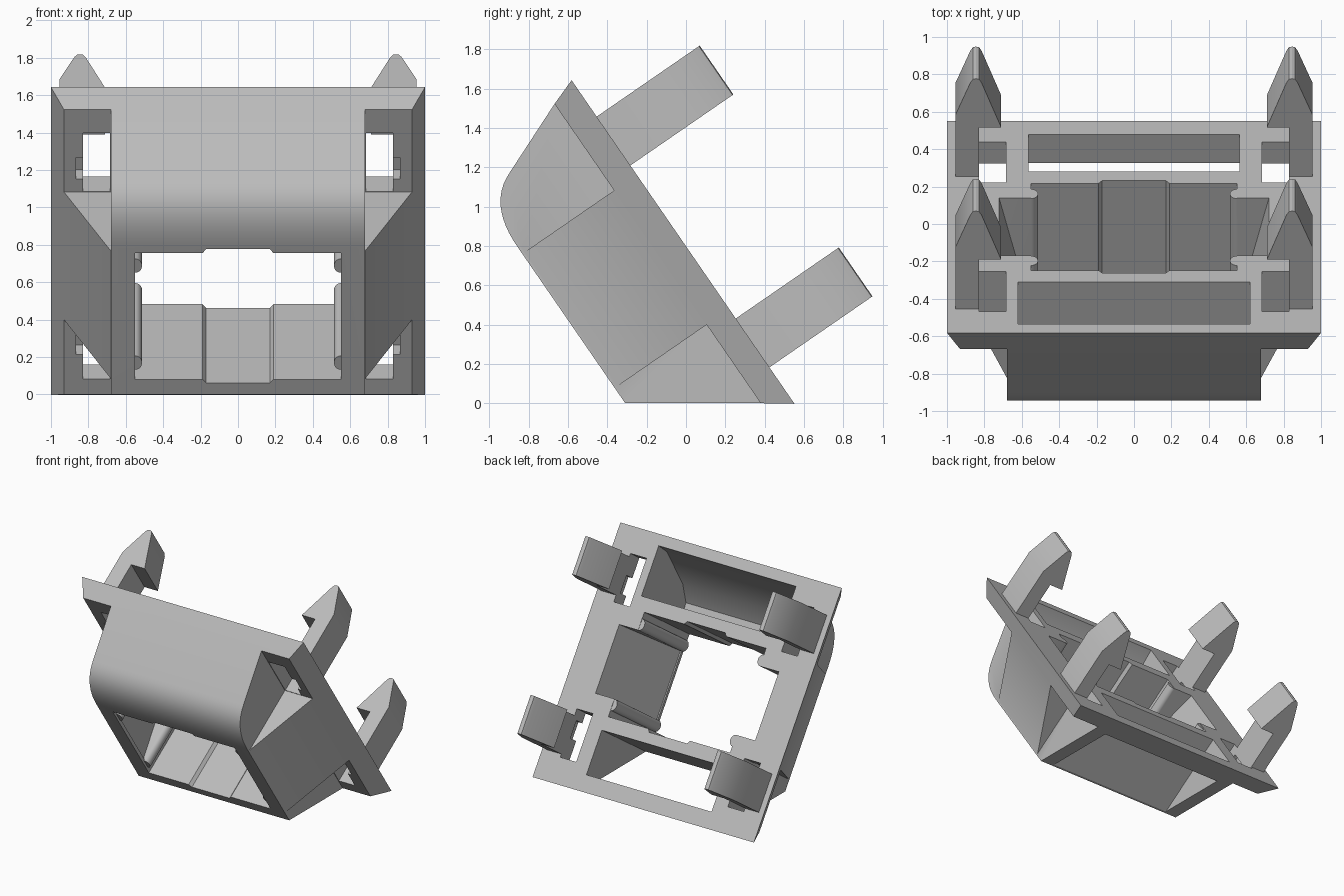
import bpy, bmesh, math
from mathutils import Matrix

cube = bpy.data.objects.get("Cube")
if cube:
    bpy.data.objects.remove(cube, do_unlink=True)

grey = bpy.data.materials.new("light_grey")
grey.use_nodes = True
grey.diffuse_color = (0.5, 0.5, 0.5, 1)
grey.node_tree.nodes["Principled BSDF"].inputs["Base Color"].default_value = grey.diffuse_color

# Parts are built in the tilted frame: x across, v up the plate, d depth to the front
C, S = 0.823, 0.567
TILT = Matrix(((1, 0, 0, 0), (0, -S, -C, -0.015), (0, C, -S, 0.82), (0, 0, 0, 1)))


def loft(name, ring_a, ring_b):
    """Closed solid between two rings of equal length."""
    bm = bmesh.new()
    a = [bm.verts.new(p) for p in ring_a]
    b = [bm.verts.new(p) for p in ring_b]
    bm.faces.new(a)
    bm.faces.new(b)
    for i in range(len(a)):
        j = (i + 1) % len(a)
        bm.faces.new((a[i], a[j], b[j], b[i]))
    bmesh.ops.recalc_face_normals(bm, faces=bm.faces)
    mesh = bpy.data.meshes.new(name)
    bm.to_mesh(mesh)
    bm.free()
    mesh.materials.append(grey)
    obj = bpy.data.objects.new(name, mesh)
    bpy.context.collection.objects.link(obj)
    return obj


def prism(name, pts, axis, lo, hi):
    def ring(t):
        return [p[:axis] + (t,) + p[axis:] for p in pts]
    return loft(name, ring(lo), ring(hi))


def rect(x0, x1, v0, v1):
    return [(x0, v0), (x1, v0), (x1, v1), (x0, v1)]


def at_depth(pts, d):
    return [(x, v, d) for x, v in pts]


def combine(target, tool, operation):
    mod = target.modifiers.new("join", 'BOOLEAN')
    mod.operation, mod.solver, mod.object = operation, 'EXACT', tool
    bpy.context.view_layer.objects.active = target
    bpy.ops.object.modifier_apply(modifier=mod.name)
    bpy.data.objects.remove(tool, do_unlink=True)


def finish(obj):
    obj.data.transform(TILT)
    obj.data.shade_smooth()
    obj.data.set_sharp_from_angle(angle=math.radians(25))


# Bevelled mounting plate
frame = loft("frame", at_depth(rect(-1, 1, -1, 1), 0),
             at_depth(rect(-0.93, 0.93, -0.90, 0.95), 0.14))

# Central housing with a rounded upper front edge
start, ctrl, end = (0.79, 0.53), (0.72, 0.708), (0.46, 0.708)
curve = []
for i in range(13):
    t = i / 12
    curve.append(tuple((1 - t) ** 2 * p + 2 * t * (1 - t) * q + t * t * r
                       for p, q, r in zip(start, ctrl, end)))
profile = [(0.94, 0.08), (0.95, 0.14)] + curve + [(-0.508, 0.708), (-0.90, 0.14), (-0.88, 0.08)]
combine(frame, prism("housing", profile, 0, -0.68, 0.68), 'UNION')

# Sloping side shoulders
shoulder = [(0.93, 0.08), (0.93, 0.14), (0.68, 0.695)]
shoulder += [(-x, d) for x, d in reversed(shoulder)]
combine(frame, prism("shoulders", shoulder, 1, -0.415, 0.415), 'UNION')

# Window through the middle, slightly taller at its centre
half = [(-0.55, 0.41), (-0.19, 0.41), (-0.17, 0.435), (0.17, 0.435), (0.19, 0.41), (0.55, 0.41)]
window = half + [(-x, -v) for x, v in half]
combine(frame, prism("window_cut", window, 2, -0.1, 0.9), 'DIFFERENCE')

# Blind upper pocket and open lower slot
pocket = [(0.52, -0.05), (0.92, -0.05), (0.90, 0.14), (0.735, 0.5), (0.62, 0.63), (0.52, 0.64)]
combine(frame, prism("pocket_cut", pocket, 0, -0.62, 0.62), 'DIFFERENCE')
combine(frame, prism("slot_cut", rect(-0.565, 0.565, -0.87, -0.52), 2, -0.1, 1), 'DIFFERENCE')

for sx in (1, -1):
    # Tapered recess in each side wall of the window
    combine(frame, loft("side_recess_cut",
                        at_depth(rect(sx * 0.5, sx * 0.74, -0.27, 0.27), -0.08),
                        at_depth(rect(sx * 0.5, sx * 0.56, -0.27, 0.27), 0.68)), 'DIFFERENCE')
    for sv in (1, -1):
        # Corner openings with a small side notch
        hole = [(0.685, 0.42), (0.83, 0.42), (0.83, 0.5), (0.865, 0.5),
                (0.865, 0.64), (0.83, 0.64), (0.83, 0.80), (0.685, 0.80)]
        hole = [(sx * x, sv * v) for x, v in hole]
        combine(frame, prism("corner_cut", hole, 2, -0.1, 0.3), 'DIFFERENCE')
        # Rounded retaining ribs
        rib = [(sx * 0.55 + 0.037 * math.cos(k * math.tau / 20),
                sv * 0.315 + 0.045 * math.sin(k * math.tau / 20)) for k in range(20)]
        combine(frame, prism("rib", rib, 2, 0.003, 0.69), 'UNION')
finish(frame)

# Four snap hooks standing off the back
hook = [(0.83, 0.05), (0.955, 0.05), (0.955, -0.40), (0.875, -0.61), (0.862, -0.632),
        (0.845, -0.637), (0.828, -0.632), (0.815, -0.61), (0.71, -0.32), (0.83, -0.32)]
for side, sx in (("left", 1), ("right", -1)):
    for level, sv in (("upper", 1), ("lower", -1)):
        clip = prism(f"{level}_{side}_hook", [(sx * x, d) for x, d in hook],
                     1, sv * 0.473, sv * 0.775)
        finish(clip)
